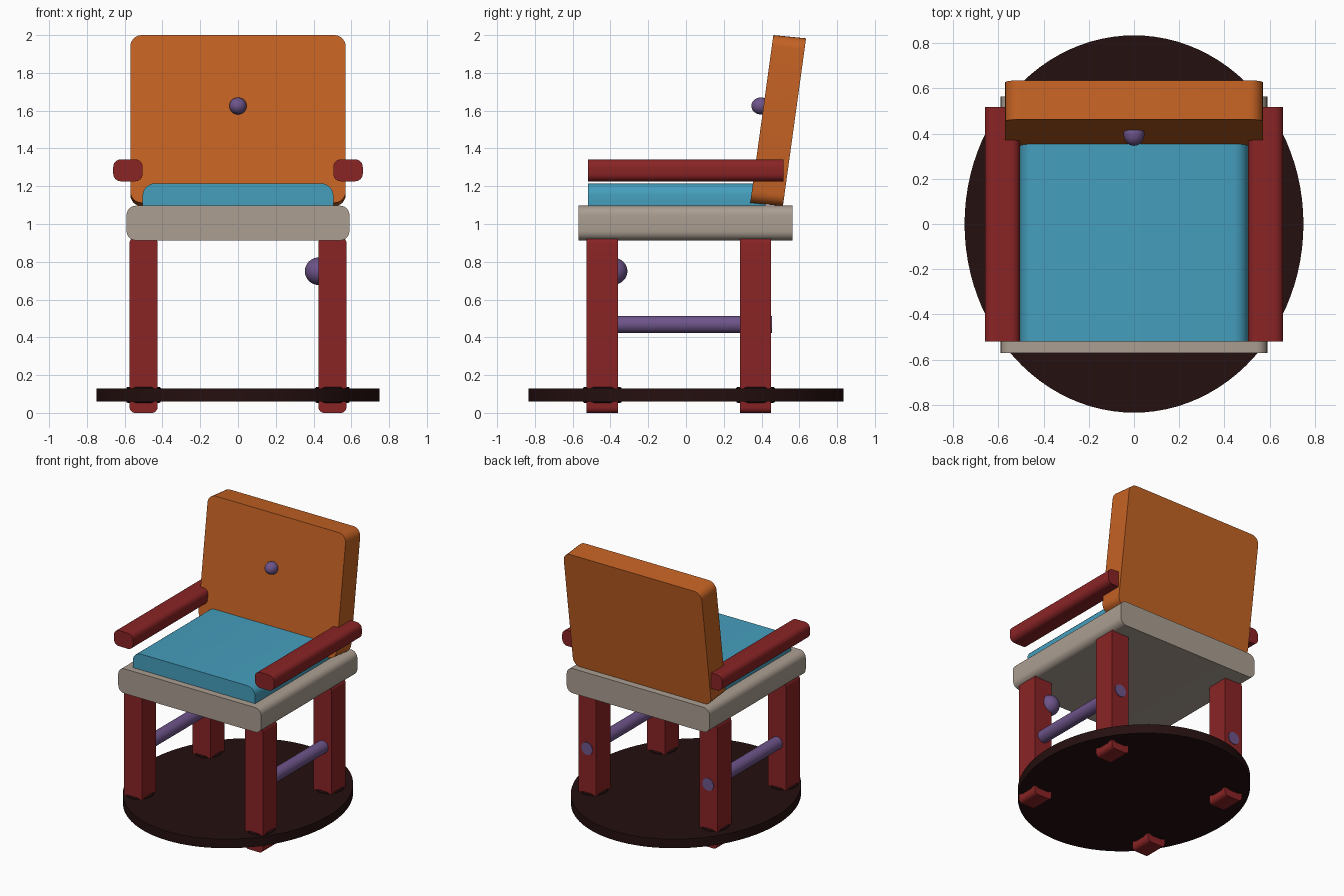
import bpy, bmesh, math
from mathutils import Matrix, Vector

if "Cube" in bpy.data.objects:
    bpy.data.objects.remove(bpy.data.objects["Cube"], do_unlink=True)


def material(name, *srgb):
    color = [((c + 0.055) / 1.055) ** 2.4 for c in srgb] + [1]
    mat = bpy.data.materials.new(name)
    mat.use_nodes = True
    mat.diffuse_color = color
    mat.node_tree.nodes["Principled BSDF"].inputs["Base Color"].default_value = color
    return mat


orange = material("orange", 0.77, 0.385, 0.14)
blue = material("blue", 0.27, 0.62, 0.74)
red = material("dark red", 0.54, 0.14, 0.145)
beige = material("warm grey", 0.67, 0.62, 0.57)
purple = material("purple", 0.43, 0.33, 0.54)
black = material("near black", 0.145, 0.06, 0.06)


def finish(name, bm, mat):
    bmesh.ops.recalc_face_normals(bm, faces=bm.faces)
    mesh = bpy.data.meshes.new(name)
    bm.to_mesh(mesh)
    bm.free()
    mesh.materials.append(mat)
    ob = bpy.data.objects.new(name, mesh)
    bpy.context.collection.objects.link(ob)
    bpy.ops.object.select_all(action="DESELECT")
    ob.select_set(True)
    bpy.context.view_layer.objects.active = ob
    bpy.ops.object.shade_smooth_by_angle(angle=math.radians(35))
    return ob


def slab(name, mat, x, y, z, radius, matrix=None, steps=6):
    """Rounded rectangle in x and z, extruded along y; x, y, z are ranges."""
    bm = bmesh.new()
    verts = []
    for i, (sx, sz) in enumerate([(1, 1), (0, 1), (0, 0), (1, 0)]):
        cx = x[sx] + (radius if sx == 0 else -radius)
        cz = z[sz] + (radius if sz == 0 else -radius)
        for k in range(steps + 1):
            a = (i + k / steps) * math.pi / 2
            verts.append(bm.verts.new((cx + radius * math.cos(a), y[0], cz + radius * math.sin(a))))
    face = bm.faces.new(verts)
    ext = bmesh.ops.extrude_face_region(bm, geom=[face])
    moved = [g for g in ext["geom"] if isinstance(g, bmesh.types.BMVert)]
    bmesh.ops.translate(bm, verts=moved, vec=(0, y[1] - y[0], 0))
    if matrix:
        bm.transform(matrix)
    return finish(name, bm, mat)


def cylinder(name, mat, center, size, along_y=False, sides=32, bevel=0):
    bm = bmesh.new()
    bmesh.ops.create_cone(bm, cap_ends=True, segments=sides, radius1=1, radius2=1, depth=2)
    if along_y:
        bm.transform(Matrix.Rotation(math.pi / 2, 4, "X"))
    bm.transform(Matrix.Translation(center) @ Matrix.Diagonal((*size, 1)))
    if bevel:
        rims = [e for e in bm.edges if len({round(v.co.z, 4) for v in e.verts}) == 1]
        bmesh.ops.bevel(bm, geom=rims, offset=bevel, segments=2, affect="EDGES", profile=0.5)
    return finish(name, bm, mat)


def ball(name, mat, center, size):
    bm = bmesh.new()
    bmesh.ops.create_uvsphere(bm, u_segments=32, v_segments=16, radius=1)
    bm.transform(Matrix.Translation(center) @ Matrix.Diagonal((*size, 1)))
    return finish(name, bm, mat)


# Oval footplate
cylinder("footplate", black, (0, 0, 0.095), (0.75, 0.835, 0.034), sides=96)

# Legs with round collars, rails and armrests on each side
for side, sx in (("left", 1), ("right", -1)):
    cx = 0.5 * sx
    for end, cy in (("front", -0.443), ("back", 0.368)):
        slab(f"{end}_{side}_leg", red, (cx - 0.074, cx + 0.074),
             (cy - 0.083, cy + 0.083), (0, 0.93), 0.03)
        cylinder(f"{end}_{side}_collar", black, (cx, cy, 0.095), (0.093, 0.104, 0.043), bevel=0.012)
    cylinder(f"{side}_rail", purple, (cx, 0.01, 0.468), (0.046, 0.446, 0.046), along_y=True)
    ax = 0.5825 * sx
    slab(f"{side}_armrest", red, (ax - 0.078, ax + 0.078), (-0.52, 0.517), (1.226, 1.342), 0.04)

# Seat frame and cushion
slab("seat", beige, (-0.59, 0.59), (-0.57, 0.565), (0.913, 1.097), 0.05)
slab("cushion", blue, (-0.505, 0.505), (-0.52, 0.42), (1.0, 1.215), 0.065)

# Leaning backrest: the slab's y and z axes are mapped to the tilted directions
lean = Matrix(((1, 0, 0, 0), (0, 1, 0.138, 0.34), (0, -0.1, 1, 1.112), (0, 0, 0, 1)))
slab("backrest", orange, (-0.57, 0.57), (0, 0.173), (0, 0.888), 0.06, lean)

# Ball ornaments on the backrest and the left front leg
ball("backrest_button", purple, (0, 0.397, 1.625), (0.046, 0.051, 0.045))
ball("leg_knob", purple, (0.427, -0.39, 0.75), (0.073, 0.08, 0.073))
